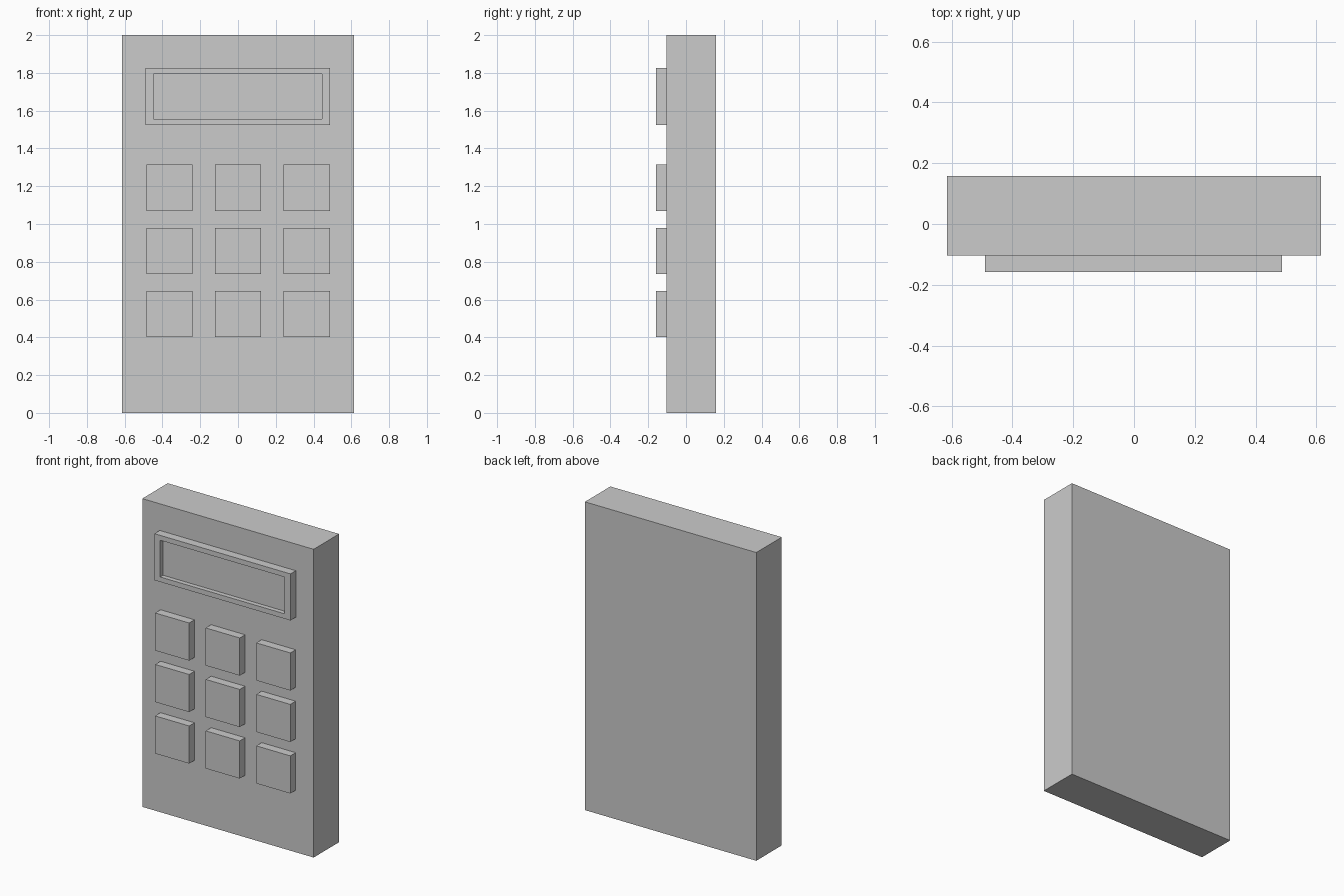
import bpy, bmesh
from mathutils import Vector

if "Cube" in bpy.data.objects:
    bpy.data.objects.remove(bpy.data.objects["Cube"])

FRONT, FACE, BACK = -0.158, -0.103, 0.158
EMBED = 0.004


def box(name, x0, x1, y0, y1, z0, z1):
    bm = bmesh.new()
    bmesh.ops.create_cube(bm, size=1)
    for v in bm.verts:
        v.co = Vector((x0 if v.co.x < 0 else x1,
                       y0 if v.co.y < 0 else y1,
                       z0 if v.co.z < 0 else z1))
    mesh = bpy.data.meshes.new(name)
    bm.to_mesh(mesh)
    bm.free()
    obj = bpy.data.objects.new(name, mesh)
    bpy.context.collection.objects.link(obj)
    return obj


# Case
box("case", -0.615, 0.615, FACE, BACK, 0, 2)

# Display: raised block with a recessed front panel
display = box("display", -0.49, 0.487, FRONT, FACE + EMBED, 1.525, 1.827)
bm = bmesh.new()
bm.from_mesh(display.data)
bm.normal_update()
panel = min(bm.faces, key=lambda f: f.calc_center_median().y)
bmesh.ops.inset_individual(bm, faces=[panel], thickness=0.0001)
for v in panel.verts:
    v.co.x = -0.448 if v.co.x < 0 else 0.445
    v.co.z = 1.557 if v.co.z < 1.67 else 1.795
# Second ring of faces forms the recess walls
bmesh.ops.inset_individual(bm, faces=[panel], thickness=0)
for v in panel.verts:
    v.co.y = FRONT + 0.03
bm.to_mesh(display.data)
bm.free()

# Keypad: 3 x 3 square buttons
half = 0.122
for row, z in enumerate((1.192, 0.858, 0.524)):
    for col, x in enumerate((-0.362, 0.001, 0.364)):
        box(f"button_{row + 1}_{col + 1}", x - half, x + half,
            FRONT, FACE + EMBED, z - half, z + half)
